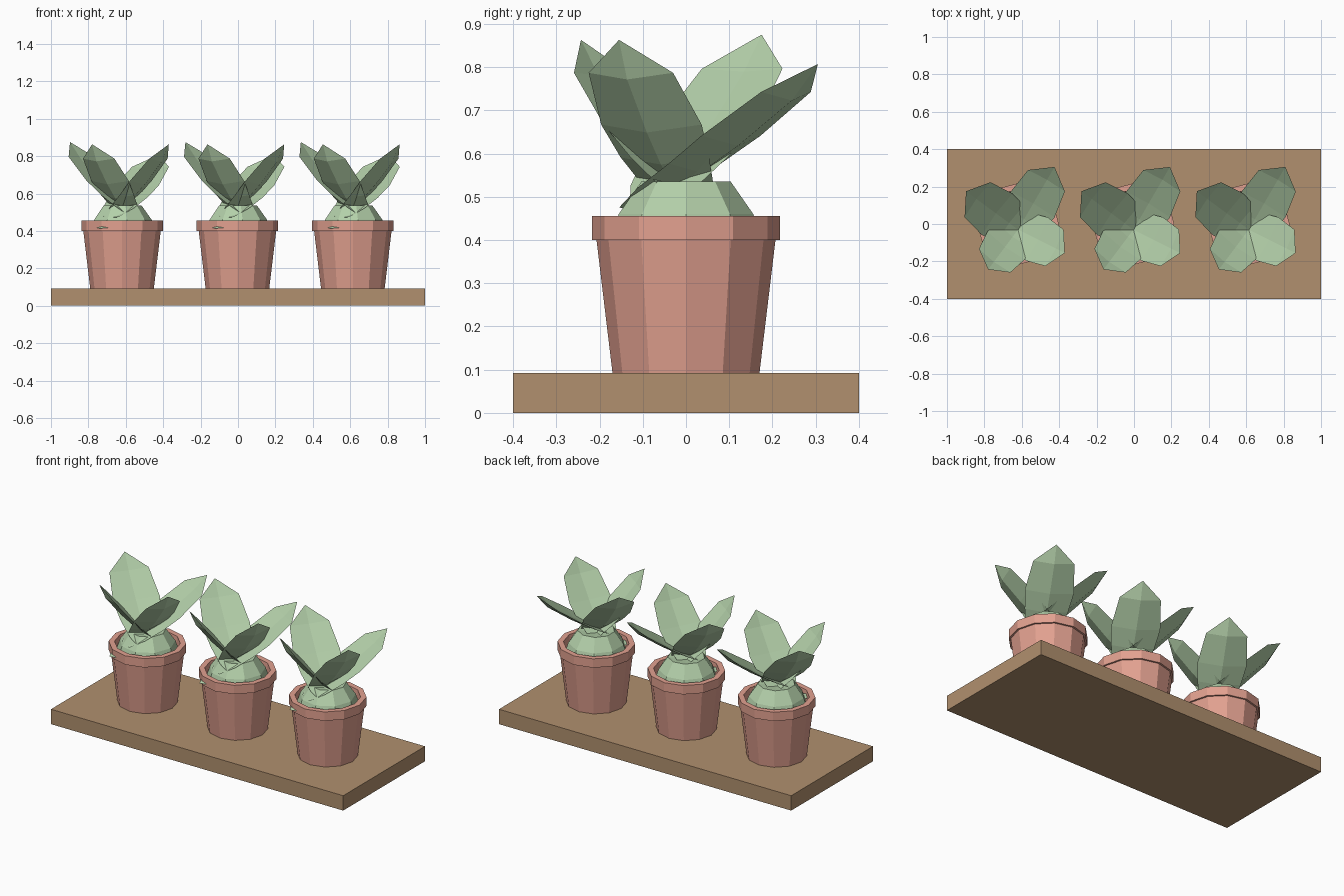
import bpy, bmesh, math
from mathutils import Vector

cube = bpy.data.objects.get("Cube")
if cube:
    bpy.data.objects.remove(cube, do_unlink=True)


def material(name, rgb):
    m = bpy.data.materials.new(name)
    m.use_nodes = True
    m.diffuse_color = (*rgb, 1)
    m.node_tree.nodes["Principled BSDF"].inputs["Base Color"].default_value = (*rgb, 1)
    return m


leaf_green = material("leaf_green", (0.455, 0.63, 0.40))
terracotta = material("terracotta", (0.76, 0.355, 0.278))
wood = material("wood", (0.44, 0.28, 0.157))


def finish(bm, name, mat):
    bmesh.ops.recalc_face_normals(bm, faces=bm.faces)
    mesh = bpy.data.meshes.new(name)
    bm.to_mesh(mesh)
    bm.free()
    mesh.materials.append(mat)
    return mesh


def place(name, mesh, x=0.0):
    ob = bpy.data.objects.new(name, mesh)
    ob.location.x = x
    bpy.context.collection.objects.link(ob)


def lathe(name, profile, sides, mat):
    """Revolve a closed (radius, height) outline around z."""
    bm = bmesh.new()
    verts = [bm.verts.new((r, 0, z)) for r, z in profile]
    edges = [bm.edges.new(pair) for pair in zip(verts, verts[1:])]
    bmesh.ops.spin(bm, geom=verts + edges, cent=(0, 0, 0), axis=(0, 0, 1),
                   angle=math.tau, steps=sides, use_duplicate=False)
    bmesh.ops.remove_doubles(bm, verts=bm.verts, dist=0.0005)
    return finish(bm, name, mat)


# Stations along a leaf: distance, width share, share of the rise.
# The tails cross past the middle of the plant.
STATIONS = [(-0.3, 0.35, -0.08), (-0.1, 0.7, 0.07), (0.15, 0.88, 0.25),
            (0.4, 1, 0.46), (0.78, 0.84, 0.79)]


def add_leaf(bm, base, tip, width, bulge):
    """Closed, cupped blade with a crease along the middle of both faces."""
    base, tip = Vector(base), Vector(tip)
    axis = tip - base
    side = Vector((-axis.y, axis.x, 0)).normalized()
    normal = axis.cross(side).normalized()
    rings = []
    for t, w, f in STATIONS:
        c = base + Vector((axis.x * t, axis.y * t, axis.z * f))
        pts = (c + side * width * w, c - normal * bulge * w * 0.4,
               c - side * width * w, c - normal * bulge * w)
        rings.append([bm.verts.new(p) for p in pts])
    end = bm.verts.new(tip)
    bm.faces.new(rings[0])
    for a, b in zip(rings, rings[1:]):
        for i in range(4):
            j = (i + 1) % 4
            bm.faces.new((a[i], a[j], b[j], b[i]))
    for i in range(4):
        bm.faces.new((rings[-1][i], rings[-1][(i + 1) % 4], end))


# Shelf board
bm = bmesh.new()
bmesh.ops.create_cube(bm, size=1)
bmesh.ops.scale(bm, verts=bm.verts, vec=(2, 0.8, 0.092))
bmesh.ops.translate(bm, verts=bm.verts, vec=(0, 0, 0.046))
place("shelf_board", finish(bm, "shelf_board", wood))

# Twelve-sided pot with an overhanging rim
pot = lathe("pot", [(0, 0.092), (0.17, 0.092), (0.207, 0.40), (0.218, 0.40),
                    (0.218, 0.455), (0.185, 0.455), (0.18, 0.39), (0, 0.39)],
            12, terracotta)

# Four large upright leaves
bm = bmesh.new()
for tip, width in [((0.195, 0.305, 0.807), 0.136), ((0.25, -0.155, 0.863), 0.13),
                   ((-0.16, -0.243, 0.863), 0.125), ((-0.278, 0.175, 0.875), 0.138)]:
    add_leaf(bm, (0, -0.03, 0.5), tip, width, 0.03)
upper_leaves = finish(bm, "upper_leaves", leaf_green)

# Flared crown of leaf bases filling the mouth of the pot
crown = lathe("crown", [(0, 0.40), (0.178, 0.40), (0.158, 0.46), (0.105, 0.535), (0, 0.52)],
              9, leaf_green)

# Small leaf whose tip pokes out through the rim
bm = bmesh.new()
add_leaf(bm, (-0.06, -0.11, 0.43), (-0.118, -0.204, 0.413), 0.04, -0.012)
stray_leaf = finish(bm, "stray_leaf", leaf_green)

for i, label in enumerate(("right", "middle", "left")):
    x = -0.62 + 0.617 * i
    place(label + "_pot", pot, x)
    place(label + "_upper_leaves", upper_leaves, x)
    place(label + "_crown", crown, x)
    place(label + "_stray_leaf", stray_leaf, x)
